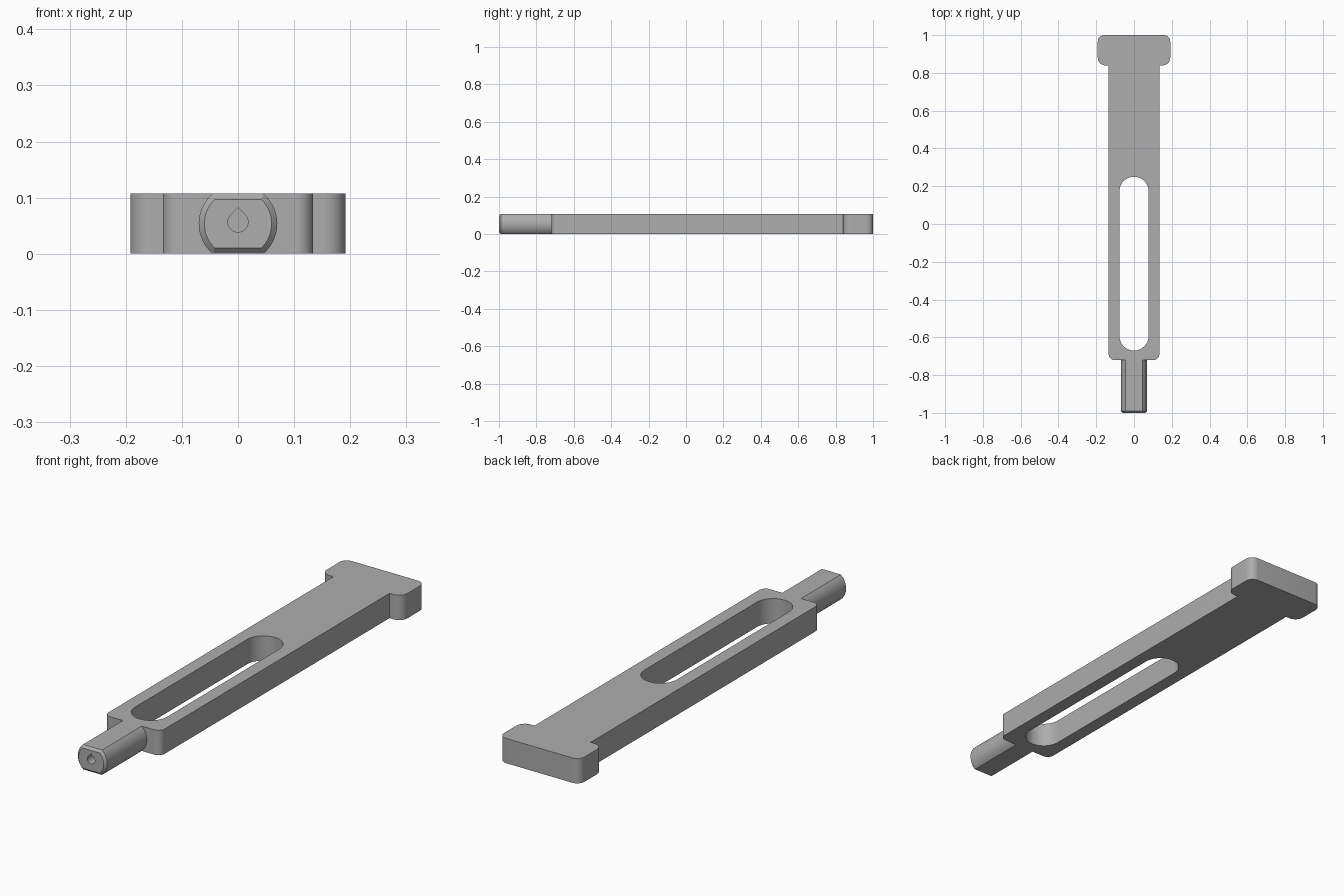
import bpy, bmesh, math
from mathutils import Vector

cube = bpy.data.objects.get("Cube")
if cube:
    bpy.data.objects.remove(cube, do_unlink=True)

THICK = 0.107
MID = THICK / 2

grey = bpy.data.materials.new("plain grey")
grey.use_nodes = True
grey.diffuse_color = (0.42, 0.42, 0.42, 1)
grey.node_tree.nodes["Principled BSDF"].inputs["Base Color"].default_value = grey.diffuse_color


def rounded(corners, steps=10):
    """Outline through (x, y, radius) right-angle corners, each rounded to an arc."""
    path = []
    for i, (x, y, r) in enumerate(corners):
        p = Vector((x, y))
        if r == 0:
            path.append(p)
            continue
        a = (Vector(corners[i - 1][:2]) - p).normalized()
        b = (Vector(corners[(i + 1) % len(corners)][:2]) - p).normalized()
        centre = p + (a + b) * r
        for k in range(steps + 1):
            t = k / steps * math.pi / 2
            path.append(centre - b * r * math.cos(t) - a * r * math.sin(t))
    return path


def finish(obj):
    if not obj.data.materials:
        obj.data.materials.append(grey)
    bpy.ops.object.select_all(action="DESELECT")
    obj.select_set(True)
    bpy.context.view_layer.objects.active = obj
    bpy.ops.object.shade_smooth_by_angle(angle=math.radians(30))


def plate(name, outlines):
    """Flat plate from an outline and its holes."""
    curve = bpy.data.curves.new(name, "CURVE")
    curve.dimensions = "2D"
    curve.fill_mode = "BOTH"
    curve.extrude = MID
    for path in outlines:
        spline = curve.splines.new("POLY")
        spline.points.add(len(path) - 1)
        for point, p in zip(spline.points, path):
            point.co = (p.x, p.y, 0, 1)
        spline.use_cyclic_u = True
    source = bpy.data.objects.new(name + " outline", curve)
    bpy.context.collection.objects.link(source)
    bpy.context.view_layer.update()
    mesh = bpy.data.meshes.new_from_object(source.evaluated_get(bpy.context.evaluated_depsgraph_get()))
    bpy.data.objects.remove(source, do_unlink=True)
    bm = bmesh.new()
    bm.from_mesh(mesh)
    bmesh.ops.remove_doubles(bm, verts=bm.verts, dist=1e-5)
    bmesh.ops.translate(bm, verts=bm.verts, vec=(0, 0, MID))
    bmesh.ops.recalc_face_normals(bm, faces=bm.faces)
    bm.to_mesh(mesh)
    bm.free()
    obj = bpy.data.objects.new(name, mesh)
    bpy.context.collection.objects.link(obj)
    finish(obj)


def loft(name, sections):
    """Solid through (y, [(x, z), ...]) sections."""
    bm = bmesh.new()
    rings = [[bm.verts.new((x, y, z)) for x, z in ring] for y, ring in sections]
    for low, high in zip(rings, rings[1:]):
        for i in range(len(low)):
            bm.faces.new((low[i - 1], low[i], high[i], high[i - 1]))
    bm.faces.new(rings[0])
    bm.faces.new(rings[-1])
    bmesh.ops.recalc_face_normals(bm, faces=bm.faces)
    mesh = bpy.data.meshes.new(name)
    bm.to_mesh(mesh)
    bm.free()
    mesh.materials.append(grey)
    obj = bpy.data.objects.new(name, mesh)
    bpy.context.collection.objects.link(obj)
    return obj


def flatted_circle(radius, half_height, steps=16):
    """Circle with its top and bottom cut flat."""
    limit = math.asin(half_height / radius)
    angles = [-limit + 2 * limit * k / steps for k in range(steps + 1)]
    angles += [a + math.pi for a in angles]
    return [(radius * math.cos(a), MID + radius * math.sin(a)) for a in angles]


def teardrop(radius, steps=20):
    """Round hole with a pointed top."""
    start = math.radians(45)
    sweep = math.radians(270)
    ring = [(0, MID + 0.003 + radius * math.sqrt(2))]
    for k in range(steps + 1):
        a = math.pi - start + sweep * k / steps
        ring.append((radius * math.cos(a), MID + 0.003 + radius * math.sin(a)))
    return ring


# Slotted bar with its T-shaped head
right_half = [(0.134, -0.72, 0.03), (0.134, 0.84, 0), (0.192, 0.84, 0.04), (0.192, 1.0, 0.035)]
left_half = [(-x, y, r) for x, y, r in reversed(right_half)]
slot = [(x, y, 0.0769) for x, y in ((-0.077, -0.67), (0.077, -0.67), (0.077, 0.25), (-0.077, 0.25))]
plate("slotted_bar", [rounded(right_half + left_half), rounded(slot)])

# Flatted pin with a chamfered tip
body = flatted_circle(0.07, MID)
tip = flatted_circle(0.06, MID - 0.01)
pin = loft("end_pin", [(-1.0, tip), (-0.99, body), (-0.72, body)])

# Teardrop hole in the pin tip
cutter = loft("hole_cutter", [(-1.05, teardrop(0.018)), (-0.85, teardrop(0.018))])
cutter.hide_render = True
cut = pin.modifiers.new("hole", "BOOLEAN")
cut.object = cutter
cut.operation = "DIFFERENCE"
cut.solver = "EXACT"
bpy.context.view_layer.objects.active = pin
bpy.ops.object.modifier_apply(modifier=cut.name)
bpy.data.objects.remove(cutter, do_unlink=True)
finish(pin)
